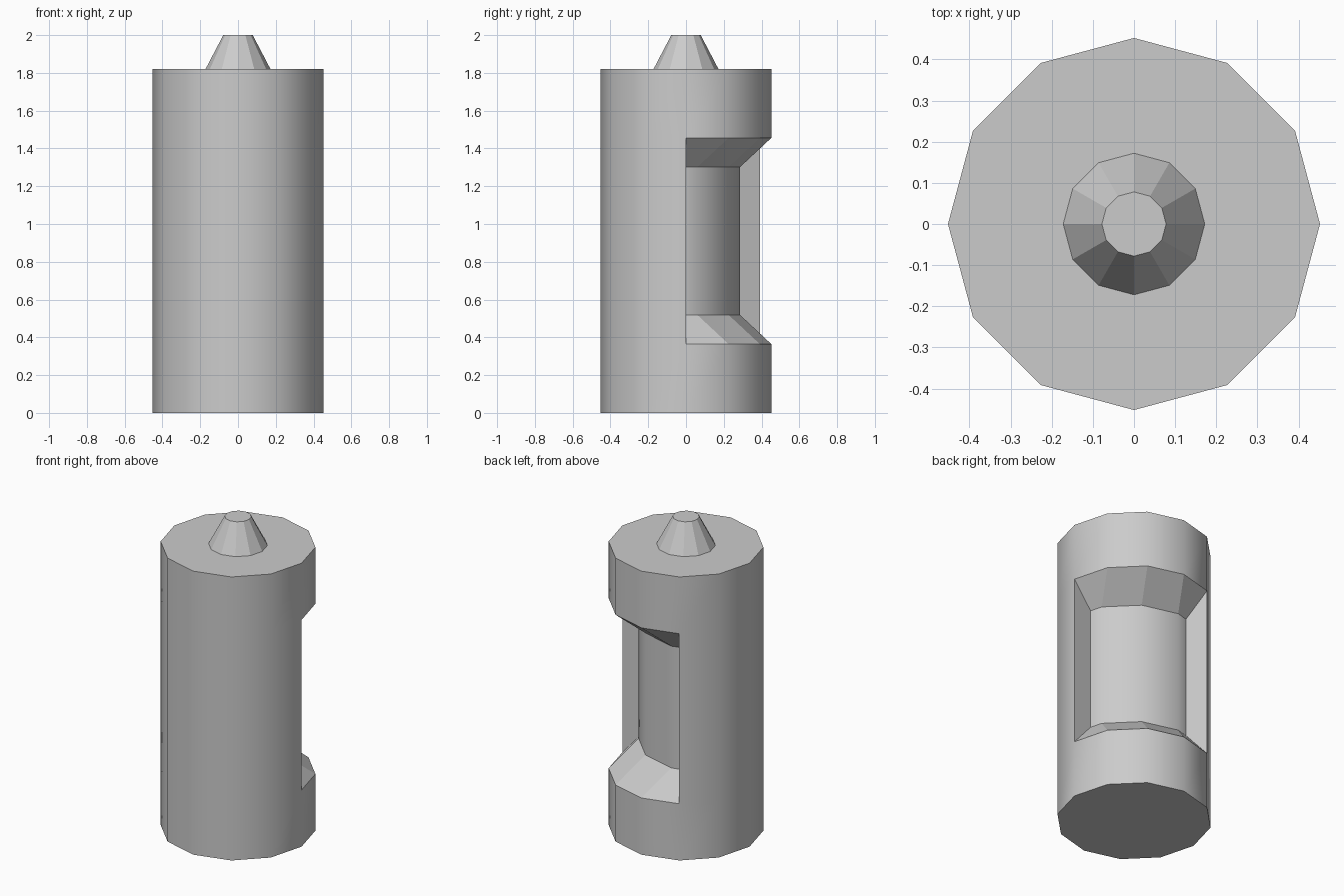
import bpy, bmesh, math
from mathutils import Vector

if "Cube" in bpy.data.objects:
    bpy.data.objects.remove(bpy.data.objects["Cube"])

SIDES = 12
# Profile (radius, height): drum wall in three bands, flat shoulder, tapered tip
PROFILE = [(0.452, 0), (0.452, 0.364), (0.452, 1.456), (0.452, 1.82),
           (0.172, 1.82), (0.078, 2.0)]

bm = bmesh.new()


def ring(radius, z):
    return [bm.verts.new((radius * math.cos(i * math.tau / SIDES),
                          radius * math.sin(i * math.tau / SIDES), z))
            for i in range(SIDES)]


# Turned body with tip
rings = [ring(r, z) for r, z in PROFILE]
bands = []
for low, high in zip(rings, rings[1:]):
    bands.append([bm.faces.new((low[i], low[(i + 1) % SIDES],
                                high[(i + 1) % SIDES], high[i]))
                  for i in range(SIDES)])
bm.faces.new(rings[0][::-1])
bm.faces.new(rings[-1])
bm.normal_update()

# Recessed window: four wall panels inset and pushed in along their mean normal
window = bands[1][:4]
bmesh.ops.inset_region(bm, faces=window, thickness=0.155, depth=0,
                       use_even_offset=True, use_boundary=True)
inward = -Vector((math.cos(math.radians(60)), math.sin(math.radians(60)), 0))
bmesh.ops.translate(bm, vec=inward * 0.192,
                    verts=list({v for f in window for v in f.verts}))
bm.normal_update()

# Smooth upright wall, flat tip, chamfers and caps
for f in bands[0] + bands[1] + bands[2]:
    f.smooth = True
for e in bm.edges:
    e.smooth = e.calc_face_angle(0) < math.radians(35)

mesh = bpy.data.meshes.new("canister")
bm.to_mesh(mesh)
bm.free()
canister = bpy.data.objects.new("canister", mesh)
bpy.context.collection.objects.link(canister)
